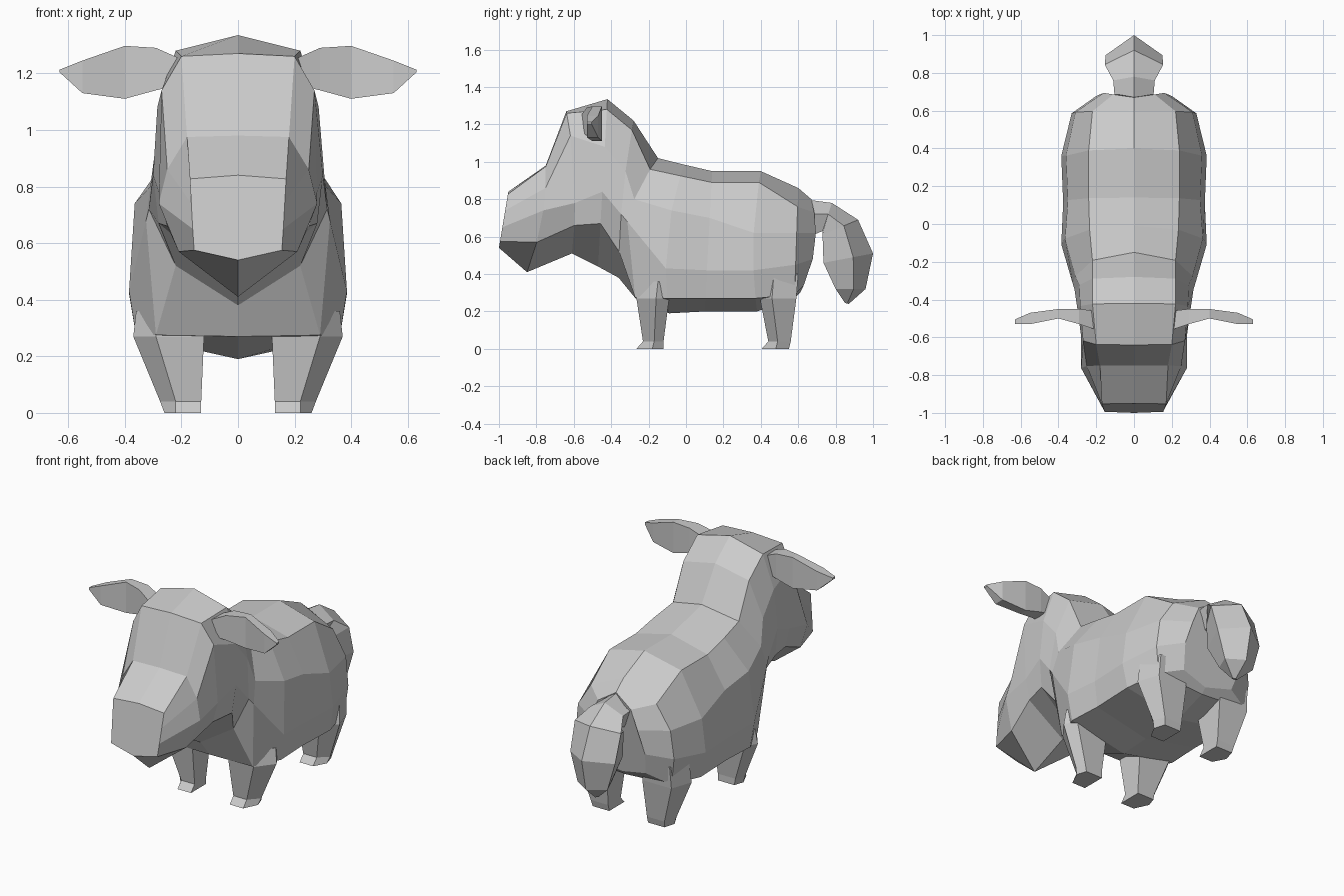
import bpy, bmesh


def loft(name, rings, cap_start=True, cap_end=True):
    """Skin a list of closed rings with quads."""
    bm = bmesh.new()
    vs = [[bm.verts.new(p) for p in r] for r in rings]
    n = len(rings[0])
    for a, b in zip(vs, vs[1:]):
        for i in range(n):
            j = (i + 1) % n
            bm.faces.new((a[i], a[j], b[j], b[i]))
    if cap_start:
        bm.faces.new(vs[0])
    if cap_end:
        bm.faces.new(vs[-1])
    bmesh.ops.recalc_face_normals(bm, faces=bm.faces)
    me = bpy.data.meshes.new(name)
    bm.to_mesh(me)
    bm.free()
    ob = bpy.data.objects.new(name, me)
    bpy.context.collection.objects.link(ob)
    return ob


def section(yt, zt, yb, zb, bow, *xz):
    """Symmetric body ring: top point, four side points, bottom point."""
    right = []
    for x, z in zip(xz[::2], xz[1::2]):
        f = (zt - z) / (zt - zb)
        right.append((x, yt + (yb - yt) * f + bow * 4 * f * (1 - f), z))
    left = [(-x, y, z) for x, y, z in reversed(right)]
    return [(0, yt, zt), *right, (0, yb, zb), *left]


# Ring shared by the neck and the torso
chest = (-.15, 1.02, -.27, .27, -.11, .22, .96, .31, .80, .325, .68, .29, .275)

# Head and neck: top y z, bottom y z, bow, then x z down the side
head = [
    (-.95, .84, -1.0, .54, 0, .17, .827, .165, .74, .16, .65, .155, .575),
    (-.75, .98, -.85, .41, .03, .18, .975, .25, .86, .28, .74, .21, .57),
    (-.64, 1.27, -.61, .51, .03, .20, 1.26, .27, 1.14, .28, .78, .25, .66),
    (-.42, 1.335, -.47, .44, 0, .22, 1.28, .285, 1.08, .30, .84, .28, .67),
    (-.28, 1.22, -.36, .38, -.02, .22, 1.17, .29, .95, .315, .72, .22, .52),
    chest,
]
loft("head_and_neck", [section(*r) for r in head], cap_end=False)

# Torso
torso = [
    chest,
    (-.01, .985, -.09, .19, -.05, .235, .925, .365, .74, .385, .43, .36, .27),
    (.14, .95, .10, .20, 0, .24, .89, .35, .70, .375, .42, .35, .27),
    (.40, .95, .38, .20, -.03, .24, .89, .36, .62, .385, .42, .36, .27),
    (.60, .86, .58, .27, 0, .22, .76, .31, .62, .33, .45, .31, .29),
    (.67, .80, .61, .30, .05, .11, .73, .16, .62, .20, .48, .17, .34),
]
loft("torso", [section(*r) for r in torso], cap_start=False)


# Legs: z, inner x, front x, outer x, front y, widest y, back y
def leg(name, rows, s):
    loft(name, [[(s * xi, yf, z), (s * xm, yf, z), (s * xo, yc, z),
                 (s * (xm + xo) / 2, yb, z), (s * xi, yb, z)]
                for z, xi, xm, xo, yf, yc, yb in rows])


front = [(.36, .12, .28, .36, -.25, -.15, -.09), (.27, .12, .29, .37, -.265, -.16, -.09),
         (.04, .13, .22, .275, -.23, -.17, -.12), (0, .13, .22, .26, -.265, -.18, -.12)]
rear = [(.40, .14, .27, .35, .42, .47, .60), (.27, .12, .27, .36, .395, .46, .59),
        (.04, .13, .22, .275, .44, .49, .56), (0, .13, .22, .26, .405, .48, .55)]

# Ears: x, low z, high z, front y, back y
ear = [(.20, 1.16, 1.25, -.56, -.46), (.29, 1.14, 1.29, -.53, -.45),
       (.40, 1.11, 1.297, -.50, -.45), (.55, 1.13, 1.245, -.53, -.47),
       (.63, 1.203, 1.213, -.53, -.505)]

for side, s in (("right", 1), ("left", -1)):
    leg("front_leg_" + side, front, s)
    leg("rear_leg_" + side, rear, s)
    loft("ear_" + side, [[(s * x, yf, lo), (s * x, yf, hi), (s * x, yb, hi), (s * x, yb, lo)]
                         for x, lo, hi, yf, yb in ear])

# Tail: outer y z, inner y z, half width
tail = [(.63, .80, .66, .60, .10), (.78, .78, .73, .63, .11), (.92, .69, .73, .61, .155),
        (1.0, .51, .735, .46, .15), (.96, .32, .80, .32, .10), (.87, .24, .85, .245, .015)]
rings = []
for yo, zo, yi, zi, w in tail:
    ym, zm = yo * .6 + yi * .4, zo * .6 + zi * .4
    rings.append([(0, yo, zo), (w, ym, zm), (w * .6, yi, zi), (-w * .6, yi, zi), (-w, ym, zm)])
loft("tail", rings)
